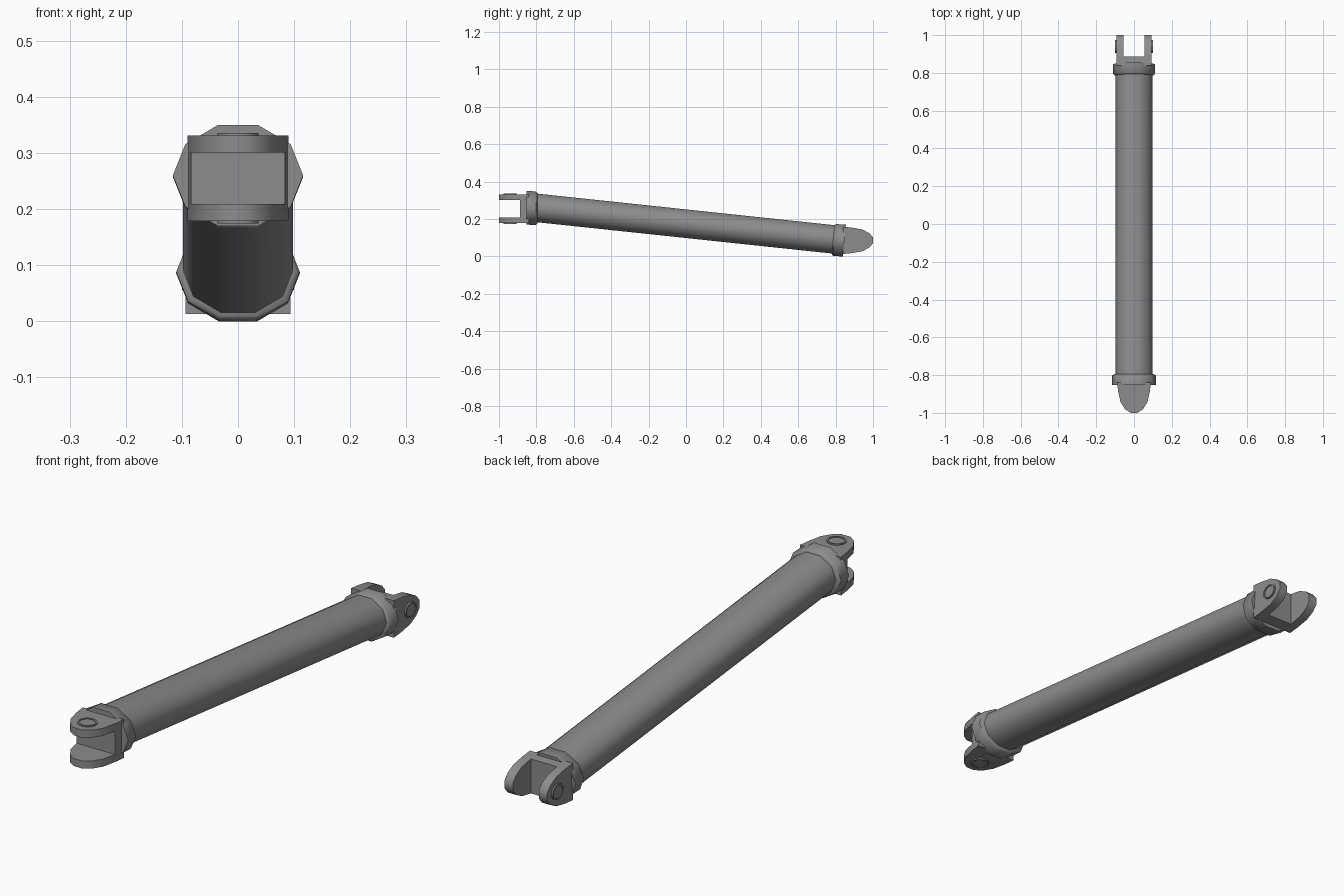
import bpy, bmesh, math

if "Cube" in bpy.data.objects:
    bpy.data.objects.remove(bpy.data.objects["Cube"])

SX = 1.23  # everything is slightly wider in x than in z

# dark grey metal
metal = bpy.data.materials.new("dark_metal")
metal.diffuse_color = (.265, .265, .265, 1)
metal.use_nodes = True
metal.node_tree.nodes["Principled BSDF"].inputs["Base Color"].default_value = metal.diffuse_color


def finish(name, bm, angle):
    bmesh.ops.recalc_face_normals(bm, faces=bm.faces)
    me = bpy.data.meshes.new(name)
    bm.to_mesh(me)
    bm.free()
    me.materials.append(metal)
    ob = bpy.data.objects.new(name, me)
    bpy.context.collection.objects.link(ob)
    bpy.context.view_layer.objects.active = ob
    ob.select_set(True)
    bpy.ops.object.shade_smooth_by_angle(angle=math.radians(angle))
    ob.select_set(False)
    return ob


def bridge(bm, loops):
    # skin a list of equal vertex loops and cap both ends
    n = len(loops[0])
    for a, b in zip(loops, loops[1:]):
        for i in range(n):
            j = (i + 1) % n
            bm.faces.new((a[i], a[j], b[j], b[i]))
    bm.faces.new(loops[0])
    bm.faces.new(loops[-1])


def lathe(name, rings, n=10, lean=0):
    # rings: (y, centre z, radius); lean tips the rings along y
    bm = bmesh.new()
    loops = []
    for y, z, r in rings:
        loop = []
        for i in range(n):
            a = 2 * math.pi * i / n
            dz = r * math.sin(a)
            loop.append(bm.verts.new((SX * r * math.cos(a), y + lean * dz, z + dz)))
        loops.append(loop)
    bridge(bm, loops)
    return finish(name, bm, 50)


def yoke(name, sign, zc, upright):
    # local frame: w across the arm, y along the shaft, h across the fork gap
    def place(w, y, h):
        x, z = (h, w) if upright else (w, h)
        return (SX * x, sign * y, zc + z)

    half = [(.073, .84), (.068, .888), (.058, .943), (.039, .98), (.015, 1.0)]

    def slab(nm, pts, h0, h1):
        prof = pts + [(-w, y) for w, y in reversed(pts)]
        bm = bmesh.new()
        bridge(bm, [[bm.verts.new(place(w, y, h)) for w, y in prof] for h in (h0, h1)])
        finish(nm, bm, 40)

    slab(name + "_web", half[:2], -.046, .046)
    for s, tag in ((-1, "a"), (1, "b")):
        slab(f"{name}_arm_{tag}", half, s * .046, s * .076)
        # bearing cap with a shallow recessed face
        bm = bmesh.new()
        loops = []
        for r, h in ((1, .070), (1, .081), (.82, .081), (.82, .078)):
            loops.append([bm.verts.new(place(.03 * r * math.cos(i * math.pi / 6),
                                             .94 + .035 * r * math.sin(i * math.pi / 6),
                                             s * h)) for i in range(12)])
        bridge(bm, loops)
        finish(f"{name}_bearing_cap_{tag}", bm, 40)


# tube
lathe("shaft_tube", [(-.82, .262, .08), (.82, .088, .08)], lean=.05)
# collars, chamfered towards the tube
lathe("front_collar", [(-.852, .26, .0945), (-.803, .258, .0945), (-.795, .257, .086)])
lathe("rear_collar", [(.787, .089, .083), (.793, .088, .0895), (.847, .085, .0895)], lean=.09)
# forks, turned a quarter turn from each other
yoke("front_yoke", -1, .255, False)
yoke("rear_yoke", 1, .086, True)
